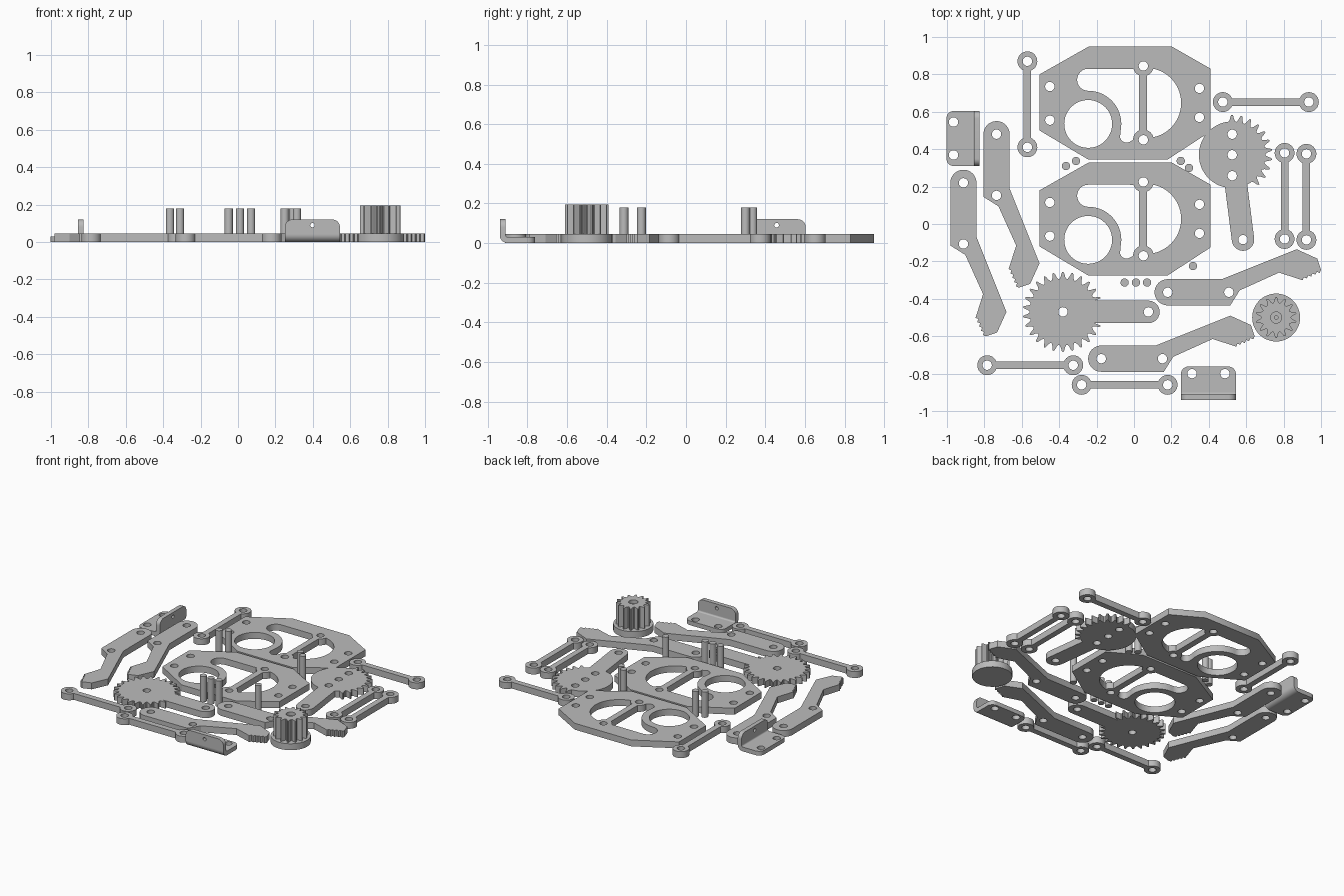
import bpy, bmesh
from math import sin, cos, pi, radians, asin, degrees, atan2
from mathutils import Matrix, Vector

if "Cube" in bpy.data.objects:
    bpy.data.objects.remove(bpy.data.objects["Cube"], do_unlink=True)

grey = bpy.data.materials.new("light grey")
grey.use_nodes = True
grey.diffuse_color = (0.5, 0.5, 0.5, 1)
grey.node_tree.nodes["Principled BSDF"].inputs["Base Color"].default_value = (0.5, 0.5, 0.5, 1)

T = 0.045       # sheet thickness
HOLE = 0.025    # bolt hole radius
parts = []


def arc(cx, cy, r, a0, a1, n=20):
    steps = [radians(a0 + (a1 - a0) * i / n) for i in range(n + 1)]
    return [(cx + r * cos(a), cy + r * sin(a)) for a in steps]


def circle(cx, cy, r=HOLE, n=32):
    return arc(cx, cy, r, 0, 360, n)[:-1]


def plate(name, outline, holes=(), z0=0.0, z1=T, matrix=Matrix()):
    """Filled outline with holes, extruded from z0 to z1."""
    curve = bpy.data.curves.new(name, "CURVE")
    curve.dimensions = "2D"
    curve.fill_mode = "BOTH"
    curve.extrude = (z1 - z0) / 2
    for loop in [outline, *holes]:
        spline = curve.splines.new("POLY")
        spline.points.add(len(loop) - 1)
        for p, (x, y) in zip(spline.points, loop):
            p.co = (x, y, 0, 1)
        spline.use_cyclic_u = True
    temp = bpy.data.objects.new(name + "_outline", curve)
    bpy.context.scene.collection.objects.link(temp)
    dg = bpy.context.evaluated_depsgraph_get()
    mesh = bpy.data.meshes.new_from_object(temp.evaluated_get(dg))
    bpy.data.objects.remove(temp, do_unlink=True)
    bpy.data.curves.remove(curve)

    bm = bmesh.new()
    bm.from_mesh(mesh)
    bmesh.ops.remove_doubles(bm, verts=bm.verts, dist=0.00005)
    bmesh.ops.recalc_face_normals(bm, faces=bm.faces)
    bm.transform(matrix @ Matrix.Translation((0, 0, (z0 + z1) / 2)))
    bm.to_mesh(mesh)
    bm.free()
    mesh.name = name
    mesh.materials.clear()
    mesh.materials.append(grey)
    obj = bpy.data.objects.new(name, mesh)
    bpy.context.scene.collection.objects.link(obj)
    parts.append(obj)
    return obj


def place(x, y, angle=0):
    return Matrix.Translation((x, y, 0)) @ Matrix.Rotation(radians(angle), 4, "Z")


# Octagonal frame plates with ring, spoke and D-shaped window
frame = [(-.24, .95), (.20, .95), (.41, .83), (.41, .495),
         (.18, .345), (-.245, .345), (-.505, .5), (-.505, .80)]
bolts = [(-.45, .735), (-.45, .555), (.35, .725), (.35, .57), (.05, .845), (.05, .45)]
d_window = (arc(.065, .647, .187, -77, 77, 40)
            + arc(.05, .845, .055, -16, -68, 8) + arc(.05, .45, .055, 68, 16, 8))
hook_window = (arc(.05, .845, .055, 196, 245, 8) + arc(.05, .45, .055, 115, 180, 8)
               + arc(-.04, .47, .035, 300, 190, 8)
               + arc(-.245, .535, .177, -12, 90, 30)
               + arc(-.245, .771, .059, 270, 90, 16))
windows = [circle(x, y) for x, y in bolts]
windows += [circle(-.245, .535, .128, 48), d_window, hook_window]
for name, dy in (("rear_frame_plate", 0), ("front_frame_plate", -.62)):
    plate(name, frame, windows, matrix=place(0, dy))

# Dumbbell link rods
LINK, EYE, BAR = .46, .053, .02
a = degrees(asin(BAR / EYE))
link = arc(0, 0, EYE, a, 360 - a, 28) + arc(LINK, 0, EYE, a - 180, 180 - a, 28)
links = [(-.57, .41, 90), (.475, .652, 0), (.805, -.08, 90),
         (.922, -.085, 90), (-.785, -.755, 0), (-.28, -.86, 0)]
for i, spot in enumerate(links):
    plate(f"link_rod_{i + 1}", link, [circle(0, 0), circle(LINK, 0)], matrix=place(*spot))

# Gripper fingers with serrated tips
tip, heel = Vector((.82, .12)), Vector((.705, .07))
out = Vector((.4, -.92)) * .012
teeth = [tuple(tip.lerp(heel, i / 10) + out * (i % 2)) for i in range(11)]
finger = (arc(0, 0, .07, 270, 90, 24) + [(.29, .07), (.69, .23), (.80, .18)] + teeth
          + [(.595, .105), (.385, .01), (.335, -.07)])
fingers = [(.18, -.365, 0), (-.175, -.72, 0), (-.735, .48, -90), (-.912, .22, -90)]
for i, spot in enumerate(fingers):
    plate(f"gripper_finger_{i + 1}", finger, [circle(0, 0), circle(.327, 0)],
          matrix=place(*spot))


def gear(count, root, tip_r, first=0, last=360, start=0, end=360):
    """Toothed circle: teeth between first and last, points between start and end."""
    pitch = 360 / count
    pts = []
    for i in range(count):
        toothed = first <= (i + .5) * pitch <= last
        for f, k in ((.08, 0), (.24, .3), (.36, .8), (.44, 1),
                     (.56, 1), (.64, .8), (.76, .3), (.92, 0)):
            angle = (i + f) * pitch
            if start < angle < end:
                r = root + (tip_r - root) * k * toothed
                pts.append((r * cos(radians(angle)), r * sin(radians(angle))))
    return pts


# Geared arms: one fully toothed, one toothed on a half
ARM, HALF, ROOT = .457, .06, .178
s = degrees(asin(HALF / ROOT))


def geared_arm(name, first, last, holes, matrix):
    wheel = gear(26, ROOT, .214, first, last, s, 360 - s)
    neck = ROOT * cos(radians(s))
    outline = [(neck, HALF)] + wheel + [(neck, -HALF)] + arc(ARM, 0, HALF, -90, 90, 24)
    plate(name, outline, [circle(ARM, 0)] + holes, matrix=matrix)


geared_arm("driven_gear_arm", 0, 360, [circle(0, 0)], place(-.38, -.47))
turn = degrees(atan2(-.455, .058))
servo_holes = [circle(d * cos(radians(90 - turn)), d * sin(radians(90 - turn)))
               for d in (-.112, 0, .11)]
geared_arm("servo_gear_arm", 27, 182, servo_holes, place(.525, .37, turn))

# Pinion on a round flange, with a stepped bore
spot = place(.76, -.5)
plate("pinion_flange", circle(0, 0, .128, 48), matrix=spot)
plate("pinion_gear", gear(14, .08, .11), [circle(0, 0, .03)], T, .195, spot)
plate("pinion_core", circle(0, 0, .03), [circle(0, 0, .01, 16)], T, .17, spot)

# Upright pins
pins = [(-.364, .31), (-.31, .337), (.25, .337), (.294, .30), (.315, -.225),
        (-.05, -.313), (.01, -.313), (.07, -.313)]
for i, (x, y) in enumerate(pins):
    plate(f"pin_{i + 1}", circle(x, y, .022), z1=.18)

# Bent L brackets: foot, rounded bend and upright flange
W, G, R = .147, .03, .04
upright = Matrix.Rotation(pi / 2, 4, "X")
sideways = Matrix(((0, 0, 1, 0), (1, 0, 0, 0), (0, 1, 0, 0), (0, 0, 0, 1)))


def tab(low, high):
    return ([(-W, low), (W, low)] + arc(W - R, high - R, R, 0, 90, 8)
            + arc(R - W, high - R, R, 90, 180, 8))


for name, spot in (("front_bracket", place(.398, -.94)),
                   ("side_bracket", place(-.825, .457, 90))):
    plate(name + "_foot", tab(R, .178), [circle(-.088, .14), circle(.088, .14)],
          0, G, spot)
    plate(name + "_flange", tab(R, .12), [circle(0, .09, .012, 16)],
          -G, 0, spot @ upright)
    plate(name + "_bend", arc(R, R, R, 180, 270, 10) + arc(R, R, R - G, 270, 180, 6),
          (), -W, W, spot @ sideways)

# Smooth the round walls, keep the edges sharp
bpy.ops.object.select_all(action="DESELECT")
for obj in parts:
    obj.select_set(True)
bpy.context.view_layer.objects.active = parts[0]
bpy.ops.object.shade_smooth_by_angle(angle=radians(30))
